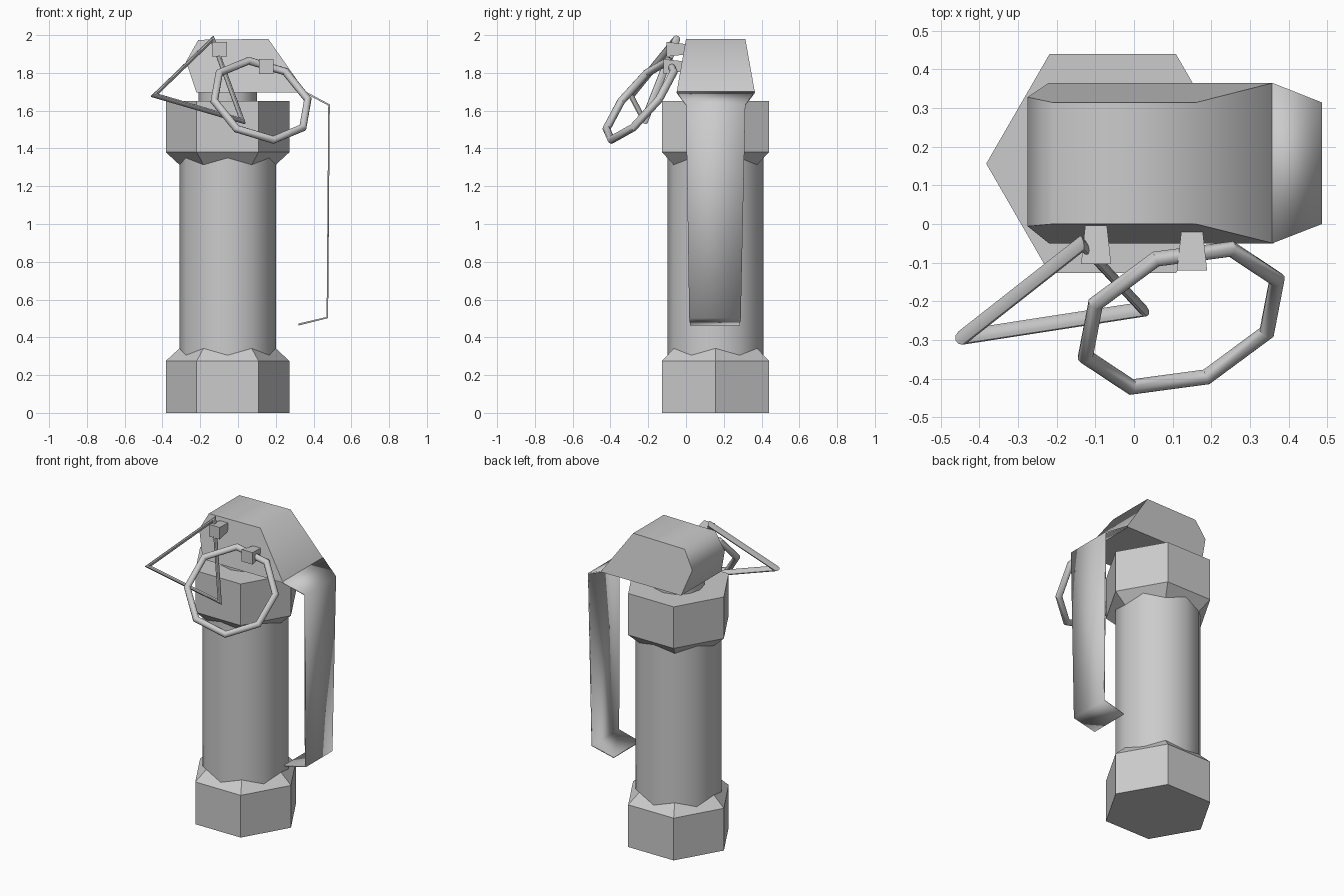
import bpy, bmesh, math
from mathutils import Vector, Matrix

if "Cube" in bpy.data.objects:
    bpy.data.objects.remove(bpy.data.objects["Cube"])

CX, CY = -0.055, 0.156   # axis of the canister


def finish(name, bm, angle=None):
    bmesh.ops.recalc_face_normals(bm, faces=bm.faces)
    me = bpy.data.meshes.new(name)
    bm.to_mesh(me)
    bm.free()
    ob = bpy.data.objects.new(name, me)
    bpy.context.collection.objects.link(ob)
    if angle:
        smooth(ob, angle)
    return ob


def smooth(ob, angle):
    bpy.ops.object.select_all(action='DESELECT')
    ob.select_set(True)
    bpy.context.view_layer.objects.active = ob
    bpy.ops.object.shade_smooth_by_angle(angle=math.radians(angle))


def lathe(name, rings, sides, angle=None):
    """Stack of regular polygons given as (radius, z), capped at both ends."""
    bm = bmesh.new()
    loops = [[bm.verts.new((CX + r * math.cos(i * math.tau / sides),
                            CY + r * math.sin(i * math.tau / sides), z))
              for i in range(sides)] for r, z in rings]
    for a, b in zip(loops, loops[1:]):
        for i in range(sides):
            j = (i + 1) % sides
            bm.faces.new((a[i], a[j], b[j], b[i]))
    bm.faces.new(loops[0])
    bm.faces.new(loops[-1])
    return finish(name, bm, angle)


def strip(name, stations, closed, angle):
    """Band across y through stations (x, z, y_front, y_back)."""
    bm = bmesh.new()
    f = [bm.verts.new((x, y0, z)) for x, z, y0, y1 in stations]
    b = [bm.verts.new((x, y1, z)) for x, z, y0, y1 in stations]
    n = len(f)
    for i in range(n if closed else n - 1):
        j = (i + 1) % n
        bm.faces.new((f[i], f[j], b[j], b[i]))
    if closed:
        bm.faces.new(f)
        bm.faces.new(b)
    return finish(name, bm, angle)


def pull_ring(name, centre, u, v, sides, radius):
    """Faceted torus whose first corner points along u."""
    u = Vector(u).normalized()
    w = u.cross(Vector(v)).normalized()
    v = w.cross(u)
    bpy.ops.mesh.primitive_torus_add(major_segments=sides, minor_segments=10,
                                     major_radius=radius, minor_radius=0.021)
    ob = bpy.context.object
    ob.name = name
    m = Matrix((u, v, w)).transposed().to_4x4()
    ob.data.transform(Matrix.Translation(centre) @ m)
    smooth(ob, 40)


def pin_tab(name, x, y, z):
    """Small block, wider at its front than where it meets the cap."""
    bm = bmesh.new()
    bmesh.ops.create_cube(bm, size=1)
    for vert in bm.verts:
        w = 0.078 if vert.co.y < 0 else 0.056
        vert.co = (x + vert.co.x * w, y + vert.co.y * 0.1, z + vert.co.z * w)
    finish(name, bm)


# Canister body and hexagonal ends with chamfers running into the body
lathe("canister_body", [(0.255, 0.2), (0.255, 1.45)], 12, 35)
lathe("base_hex", [(0.327, 0), (0.327, 0.275), (0.235, 0.36)], 6)
lathe("top_hex", [(0.235, 1.295), (0.327, 1.38), (0.327, 1.65)], 6)
lathe("neck", [(0.155, 1.6), (0.155, 1.73)], 12, 35)

# Fuse cap, flaring towards its lower edge
strip("fuse_cap", [(0.36, 1.695, -0.05, 0.365), (0.16, 1.98, 0, 0.314),
                   (-0.21, 1.975, 0, 0.314), (-0.275, 1.86, -0.006, 0.328),
                   (-0.22, 1.695, -0.05, 0.365)], True, 60)

# Safety lever of bent sheet metal
lever = strip("safety_lever", [(0.355, 1.698, -0.05, 0.365), (0.482, 1.63, 0, 0.314),
                               (0.473, 0.505, 0.017, 0.29), (0.32, 0.468, 0.022, 0.285)],
              False, 30)
sheet = lever.modifiers.new("sheet", 'SOLIDIFY')
sheet.thickness = 0.01
sheet.offset = 0

# Pin tabs and the two pull rings
pin_tab("upper_pin_tab", -0.098, -0.054, 1.925)
pin_tab("lower_pin_tab", 0.15, -0.07, 1.834)
pull_ring("triangular_ring", (-0.185, -0.188, 1.735), (0.175, 0.483, 0.857),
          (-0.95, -0.145, 0.28), 3, 0.283)
pull_ring("octagonal_ring", (0.122, -0.243, 1.655), (0.927, 0.374, 0.017),
          (-0.23, 0.576, 0.784), 8, 0.267)
